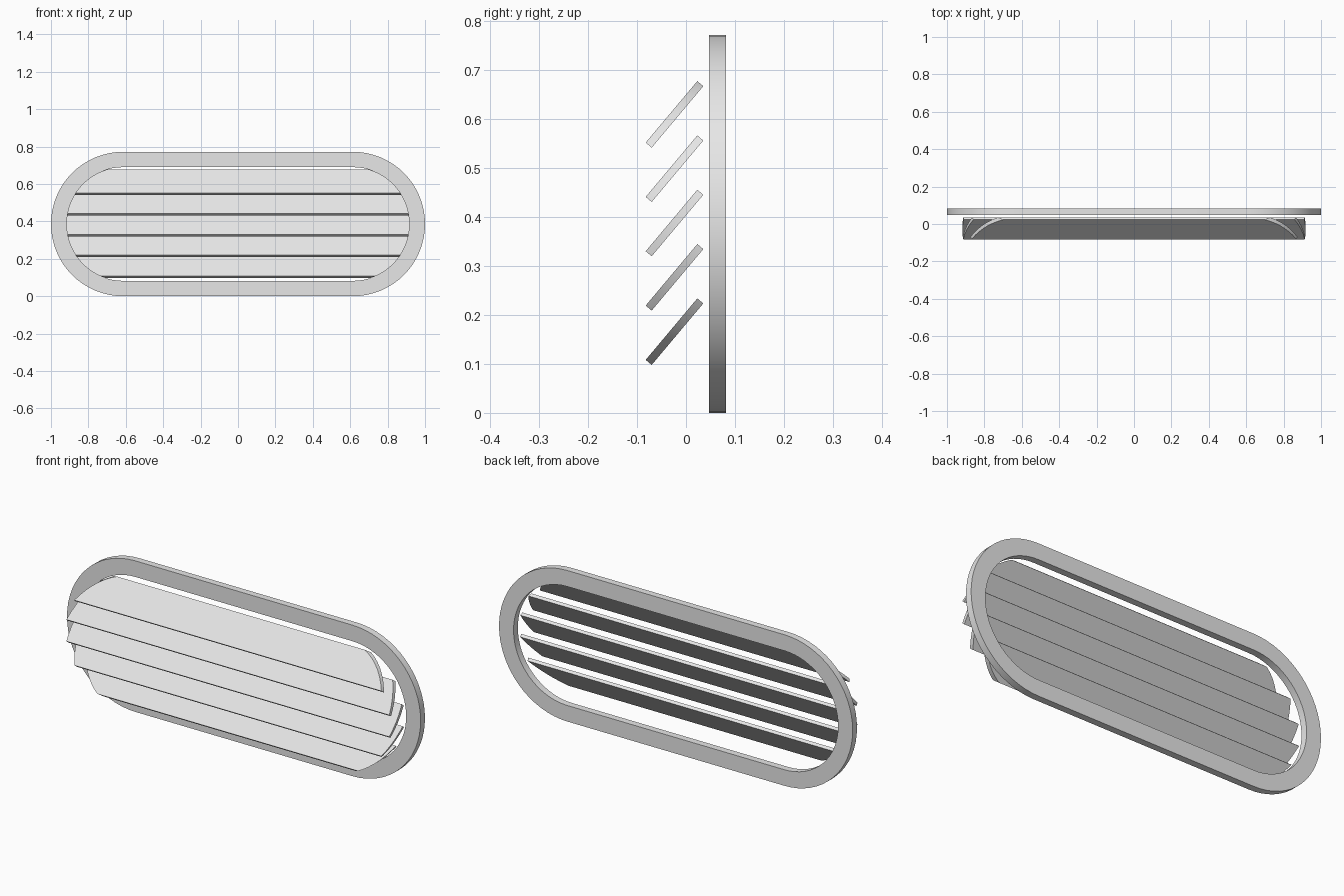
import bpy
import bmesh
from math import sin, cos, pi
from mathutils import Vector

cube = bpy.data.objects.get("Cube")
if cube:
    bpy.data.objects.remove(cube, do_unlink=True)

MID_Z = 0.386       # height of the vent's centre line
CAP_X = 0.614       # centres of the round ends
OUTER, INNER = 0.386, 0.304
SEGMENTS = 32       # per round end

grey = bpy.data.materials.new("light grey")
grey.use_nodes = True
grey.diffuse_color = (0.8, 0.8, 0.8, 1)
grey.node_tree.nodes["Principled BSDF"].inputs["Base Color"].default_value = (0.8, 0.8, 0.8, 1)


def stadium(bm, radius, y):
    """Ring of vertices round a pill-shaped outline."""
    ring = []
    for side, start in ((1, -pi / 2), (-1, pi / 2)):
        for i in range(SEGMENTS + 1):
            a = start + pi * i / SEGMENTS
            ring.append(bm.verts.new((side * CAP_X + radius * cos(a), y,
                                      MID_Z + radius * sin(a))))
    return ring


def bridge(bm, a, b):
    n = len(a)
    for i in range(n):
        j = (i + 1) % n
        bm.faces.new((a[i], a[j], b[j], b[i]))


def finish(bm, name):
    bmesh.ops.recalc_face_normals(bm, faces=bm.faces[:])
    mesh = bpy.data.meshes.new(name)
    bm.to_mesh(mesh)
    bm.free()
    mesh.materials.append(grey)
    obj = bpy.data.objects.new(name, mesh)
    bpy.context.collection.objects.link(obj)
    bpy.ops.object.select_all(action='DESELECT')
    obj.select_set(True)
    bpy.context.view_layer.objects.active = obj
    bpy.ops.object.shade_smooth_by_angle(angle=pi / 6)


# Pill-shaped frame
bm = bmesh.new()
rings = [stadium(bm, r, y) for r, y in
         ((OUTER, 0.047), (OUTER, 0.082), (INNER, 0.082), (INNER, 0.047))]
for k in range(4):
    bridge(bm, rings[k], rings[(k + 1) % 4])
finish(bm, "frame")

# Tilted slats: a pill-shaped block trimmed by the four planes of each slat
along = Vector((0, 0.105, 0.125)).normalized()
across = Vector((0, -along.z, along.y))
for n in range(5):
    centre = Vector((0, -0.0235, MID_Z + 0.111 * (n - 2) + 0.002))
    bm = bmesh.new()
    front, back = stadium(bm, INNER, -0.3), stadium(bm, INNER, 0.3)
    bridge(bm, front, back)
    bm.faces.new(front)
    bm.faces.new(back)
    for axis, half in ((along, 0.082), (across, 0.008)):
        for sign in (1, -1):
            cut = bmesh.ops.bisect_plane(
                bm, geom=bm.verts[:] + bm.edges[:] + bm.faces[:], dist=1e-6,
                plane_co=centre + axis * half * sign, plane_no=axis * sign,
                clear_outer=True)
            edges = [e for e in cut["geom_cut"]
                     if isinstance(e, bmesh.types.BMEdge) and e.is_boundary]
            bmesh.ops.edgeloop_fill(bm, edges=edges)
    finish(bm, f"slat_{n + 1}")
